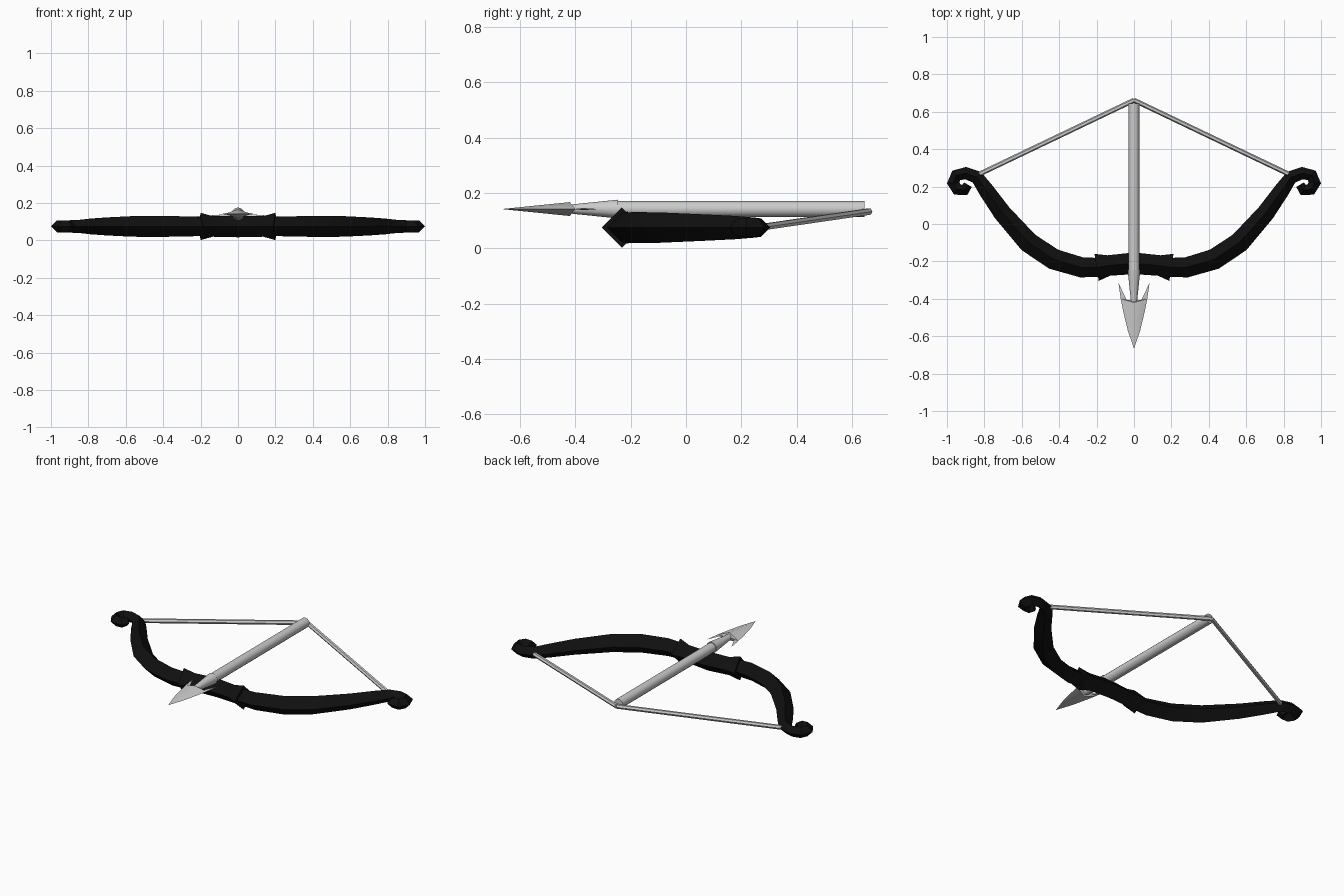
import bpy, bmesh, math
from mathutils import Vector

cube = bpy.data.objects.get("Cube")
if cube:
    bpy.data.objects.remove(cube, do_unlink=True)


def material(name, value):
    m = bpy.data.materials.new(name)
    m.use_nodes = True
    color = (value, value, value, 1)
    m.diffuse_color = color
    m.node_tree.nodes["Principled BSDF"].inputs["Base Color"].default_value = color
    return m


BLACK = material("matte black", 0.005)
SILVER = material("light grey", 0.6)


def finish(name, bm, mat, mirror=False, angle=35):
    bmesh.ops.recalc_face_normals(bm, faces=bm.faces)
    mesh = bpy.data.meshes.new(name)
    bm.to_mesh(mesh)
    bm.free()
    mesh.materials.append(mat)
    ob = bpy.data.objects.new(name, mesh)
    bpy.context.collection.objects.link(ob)
    bpy.ops.object.select_all(action="DESELECT")
    ob.select_set(True)
    bpy.context.view_layer.objects.active = ob
    bpy.ops.object.shade_smooth_by_angle(angle=math.radians(angle))
    if mirror:
        ob.modifiers.new("Mirror", "MIRROR")
    return ob


def sweep(name, path, sides, mat, mirror=False):
    """Tube through (x, y, z, radius) stations."""
    bm = bmesh.new()
    pts = [Vector(p[:3]) for p in path]
    rings = []
    for i, p in enumerate(pts):
        before = p - pts[i - 1] if i else Vector()
        after = pts[i + 1] - p if i + 1 < len(pts) else Vector()
        t = (before.normalized() + after.normalized()).normalized()
        side = t.cross(Vector((0, 0, 1))).normalized()
        up = side.cross(t)
        ring = []
        for k in range(sides):
            a = math.tau * k / sides
            ring.append(bm.verts.new(p + path[i][3] * (side * math.cos(a) + up * math.sin(a))))
        rings.append(ring)
    for r, s in zip(rings, rings[1:]):
        for k in range(sides):
            n = (k + 1) % sides
            bm.faces.new((r[k], r[n], s[n], s[k]))
    bm.faces.new(rings[0])
    bm.faces.new(rings[-1])
    return finish(name, bm, mat, mirror)


# Bow limbs with curled tips
BOW_Z = 0.075
limb = [(0.17, -0.232, 0.050), (0.28, -0.232, 0.054), (0.43, -0.188, 0.056),
        (0.565, -0.098, 0.055), (0.705, 0.06, 0.048), (0.79, 0.18, 0.042),
        (0.84, 0.25, 0.036), (0.90, 0.272, 0.033), (0.95, 0.26, 0.033),
        (0.967, 0.22, 0.033), (0.945, 0.185, 0.033), (0.905, 0.182, 0.03),
        (0.888, 0.21, 0.024)]
sweep("bow_limbs", [(x, y, BOW_Z, r) for x, y, r in limb], 4, BLACK, True)

# Grip with flared collars at both ends
half = [(0.2, -0.232, 0.073), (0.135, -0.222, 0.055)]
grip = [(-x, y, r) for x, y, r in half] + [(0, -0.21, 0.058)] + half[::-1]
sweep("bow_grip", [(x, y, BOW_Z, r) for x, y, r in grip], 4, BLACK)

# Drawn string
sweep("bow_string", [(0.835, 0.263, BOW_Z, 0.013), (0, 0.662, 0.133, 0.013)], 6, SILVER, True)

# Arrow shaft and tapered socket
ARROW_Z = 0.142
sweep("arrow_shaft", [(0, 0.645, ARROW_Z, 0.029), (0, -0.25, ARROW_Z, 0.029)], 12, SILVER)
sweep("arrow_socket", [(0, -0.245, ARROW_Z, 0.034), (0, -0.43, ARROW_Z, 0.015)], 12, SILVER)

# Barbed arrowhead: ridged blade, built as one half and mirrored
bm = bmesh.new()
outline = dict(tip=(0, -0.667), front=(0.033, -0.57), mid=(0.057, -0.47),
               rear=(0.071, -0.40), barb=(0.083, -0.315),
               inner=(0.04, -0.405), notch=(0, -0.41))
v = {n: bm.verts.new((x, y, ARROW_Z)) for n, (x, y) in outline.items()}
for dz in (0.025, -0.025):
    v["ridge"] = bm.verts.new((0, -0.42, ARROW_Z + dz))
    for names in ("ridge tip front", "ridge front mid", "ridge mid rear",
                  "ridge rear inner", "rear barb inner", "ridge inner notch"):
        # the thin barb gets its own slightly raised middle
        if names.startswith("rear"):
            c = bm.verts.new((0.066, -0.372, ARROW_Z + dz * 0.15))
            for a, b in (("rear", "barb"), ("barb", "inner"), ("inner", "rear")):
                bm.faces.new((v[a], v[b], c))
        else:
            bm.faces.new([v[n] for n in names.split()])
finish("arrow_head", bm, SILVER, True)
